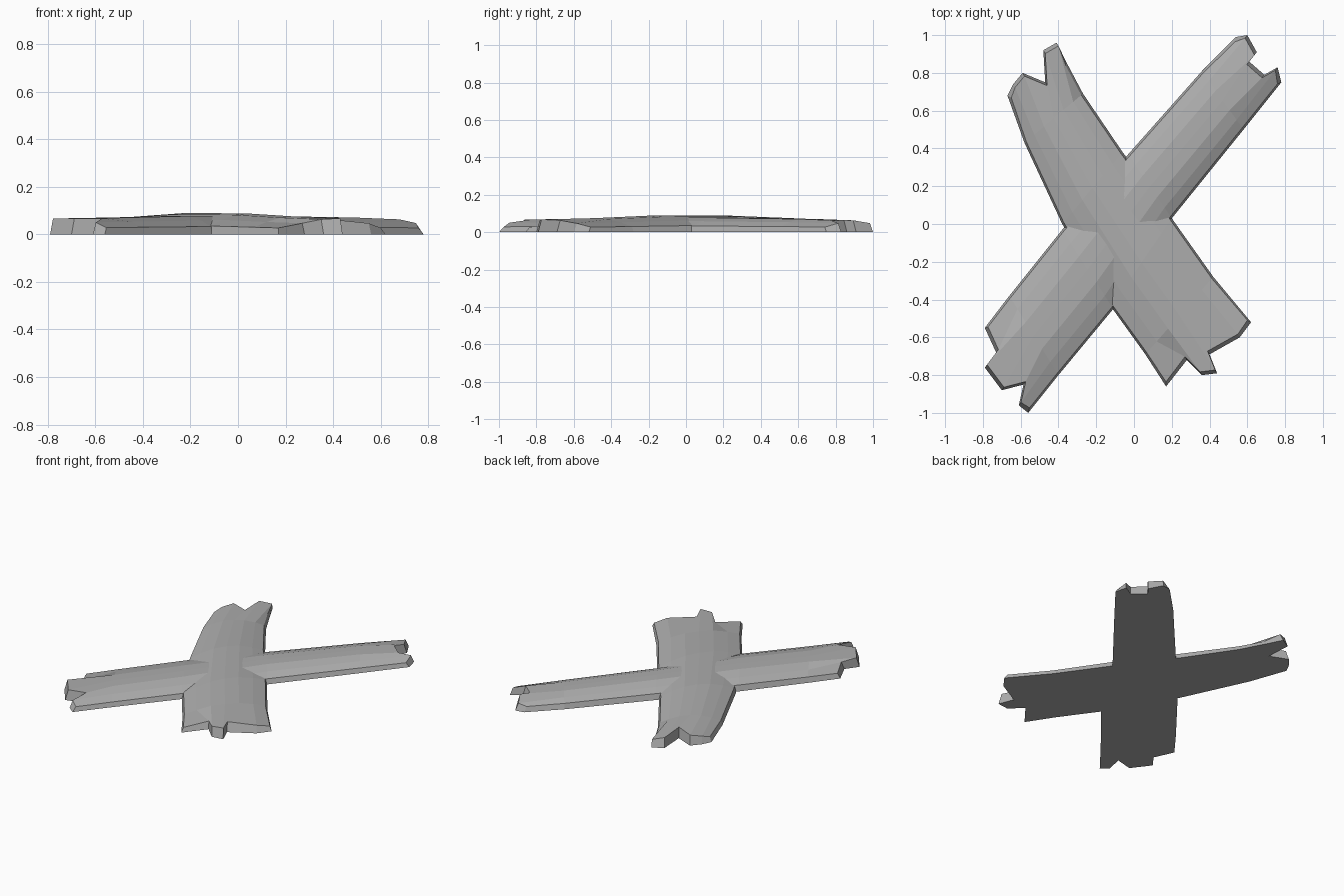
import bpy
import bmesh
from mathutils import Vector

cube = bpy.data.objects.get("Cube")
if cube:
    bpy.data.objects.remove(cube)

grey = bpy.data.materials.new("plain grey")
grey.use_nodes = True
COLOUR = (0.42, 0.42, 0.42, 1)
grey.diffuse_color = COLOUR
grey.node_tree.nodes["Principled BSDF"].inputs["Base Color"].default_value = COLOUR


def plank(name, start, sides, end, profile, lifts):
    """Loft a splintered plank: jagged end rows, straight rows between."""
    n = len(start)
    rows = [[Vector(p) for p in start]]
    for left, right in sides:
        rows.append([Vector(left).lerp(Vector(right), i / (n - 1)) for i in range(n)])
    rows.append([Vector(p) for p in end])
    axis = (rows[-1][n // 2] - rows[0][n // 2]).normalized()

    bm = bmesh.new()
    top, bottom = [], []
    for r, row in enumerate(rows):
        across = (row[-1] - row[0]).normalized()
        # Pull the upper rim in so the broken ends and sides lean
        pull = 0.02 * axis * ((r == 0) - (r == len(rows) - 1))
        upper = []
        for i, p in enumerate(row):
            q = p + pull + 0.012 * across * ((i == 0) - (i == n - 1))
            upper.append(bm.verts.new((q.x, q.y, profile[i] * lifts[r])))
        top.append(upper)
        bottom.append([bm.verts.new((p.x, p.y, 0)) for p in row])

    for r in range(len(rows) - 1):
        for grid in (top, bottom):
            for i in range(n - 1):
                bm.faces.new((grid[r][i], grid[r][i + 1], grid[r + 1][i + 1], grid[r + 1][i]))
        for i in (0, n - 1):
            bm.faces.new((top[r][i], top[r + 1][i], bottom[r + 1][i], bottom[r][i]))
    for r in (0, -1):
        for i in range(n - 1):
            bm.faces.new((top[r][i], top[r][i + 1], bottom[r][i + 1], bottom[r][i]))
    bmesh.ops.recalc_face_normals(bm, faces=bm.faces)

    mesh = bpy.data.meshes.new(name)
    bm.to_mesh(mesh)
    bm.free()
    mesh.materials.append(grey)
    obj = bpy.data.objects.new(name, mesh)
    bpy.context.collection.objects.link(obj)
    return obj


# Long plank, front right corner to back left corner
plank(
    "long_plank",
    [(-.79, -.55), (-.73, -.68), (-.79, -.76), (-.7, -.88), (-.585, -.85), (-.61, -.96), (-.56, -1)],
    [((-.66, -.38), (-.4, -.8)), ((-.38, -.03), (-.11, -.45)),
     ((-.03, .37), (.2, .03)), ((.36, .81), (.58, .5))],
    [(.54, .99), (.6, 1), (.65, .91), (.61, .86), (.69, .79), (.76, .83), (.78, .75)],
    [.035, .053, .07, .071, .07, .053, .03],
    [.95, 1, 1.1, 1.1, 1, .9],
)

# Short plank lying across it, slightly higher in the middle
plank(
    "cross_plank",
    [(-.67, .68), (-.64, .74), (-.59, .8), (-.47, .75), (-.48, .92), (-.41, .96), (-.36, .86)],
    [((-.58, .43), (-.27, .69)), ((-.38, 0), (-.06, .38)),
     ((-.12, -.44), (.2, .03)), ((.06, -.69), (.42, -.28))],
    [(.17, -.86), (.28, -.72), (.36, -.8), (.44, -.79), (.4, -.69), (.56, -.6), (.62, -.52)],
    [.03, .052, .07, .075, .07, .052, .03],
    [.9, 1, 1.2, 1.17, 1, .9],
)
